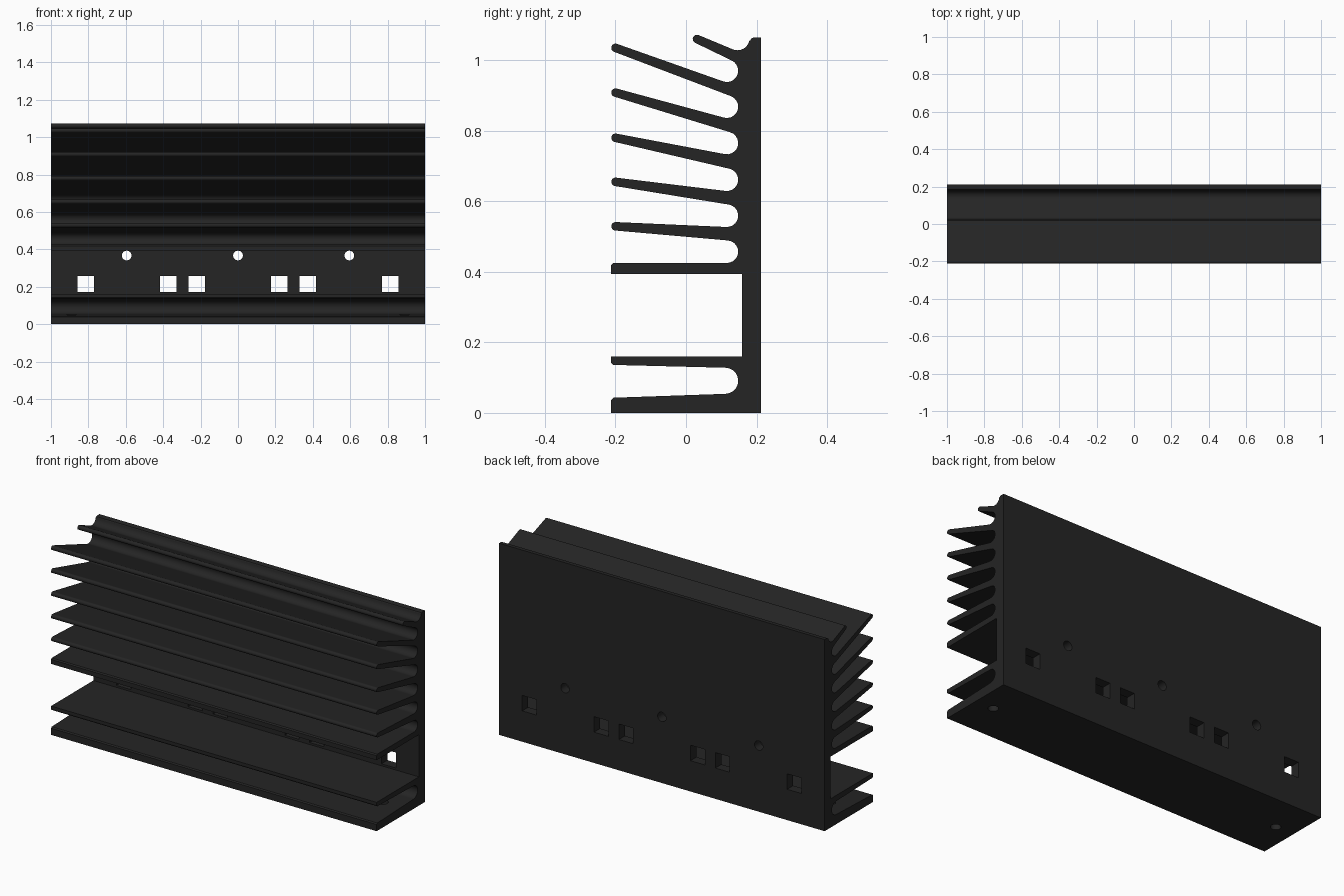
import bpy, bmesh, math
from mathutils import Matrix

cube = bpy.data.objects.get("Cube")
if cube:
    bpy.data.objects.remove(cube, do_unlink=True)

# One dark anodised finish for the whole part
metal = bpy.data.materials.new("black anodised metal")
metal.use_nodes = True
COLOUR = (0.018, 0.018, 0.018, 1)
metal.diffuse_color = COLOUR
bsdf = next(n for n in metal.node_tree.nodes if n.type == 'BSDF_PRINCIPLED')
bsdf.inputs["Base Color"].default_value = COLOUR
bsdf.inputs["Roughness"].default_value = 0.6


def arc(cy, cz, r, start, end, steps=10):
    """Points on an arc in the y-z plane, angles in degrees."""
    angles = [math.radians(start + (end - start) * i / steps) for i in range(steps + 1)]
    return [(cy + r * math.cos(a), cz + r * math.sin(a)) for a in angles]


def make_object(name, bm):
    bmesh.ops.recalc_face_normals(bm, faces=bm.faces)
    mesh = bpy.data.meshes.new(name)
    bm.to_mesh(mesh)
    bm.free()
    mesh.materials.append(metal)
    obj = bpy.data.objects.new(name, mesh)
    bpy.context.collection.objects.link(obj)
    return obj


# Fins from the top down: tip y, tip z, upper slope, lower slope, gullet z below
FINS = [(0.031, 1.060, 22.0, 24.6, 0.970),
        (-0.200, 1.035, 19.0, 20.9, 0.868),
        (-0.200, 0.908, 14.8, 16.8, 0.765),
        (-0.200, 0.780, 10.5, 13.3, 0.661),
        (-0.200, 0.655, 6.7, 9.3, 0.559),
        (-0.200, 0.529, 2.9, 5.4, 0.457)]
FRONT, BACK = -0.212, 0.212

# Back plate and the groove at its top
profile = [(BACK, 0), (BACK, 1.064), (0.191, 1.064), (0.185, 1.061), (0.181, 1.053)]
profile += arc(0.146, 1.062, 0.034, -8, -112)

# Tapered fins with round tips and round gullets
for i, (ty, tz, upper, lower, gullet_z) in enumerate(FINS):
    profile += arc(ty, tz, 0.012, 90 - upper, 270 - lower, 8)
    next_slope = FINS[i + 1][2] if i + 1 < len(FINS) else 0
    profile += arc(0.116, gullet_z, 0.032, 90 - lower, -90 - next_slope)

# Flat shelves around the square channel, then the foot
profile += [(FRONT + 0.006, 0.425), (FRONT, 0.419), (FRONT, 0.394),
            (0.159, 0.394), (0.159, 0.160),
            (FRONT, 0.160), (FRONT, 0.142), (FRONT + 0.006, 0.136)]
profile += arc(0.111, 0.091, 0.037, 88.5, -87.5)
profile += [(FRONT + 0.006, 0.043), (FRONT, 0.037), (FRONT, 0)]

# Extrude the profile along x
bm = bmesh.new()
face = bm.faces.new([bm.verts.new((-1, y, z)) for y, z in profile])
extruded = bmesh.ops.extrude_face_region(bm, geom=[face])
bmesh.ops.translate(bm, vec=(2, 0, 0),
                    verts=[v for v in extruded["geom"] if isinstance(v, bmesh.types.BMVert)])
heat_sink = make_object("heat_sink", bm)

# Cutters: square slots, round plate holes, round foot holes
bm = bmesh.new()
for x in (0.220, 0.373, 0.814):
    for side in (-1, 1):
        bmesh.ops.create_cube(bm, size=1, matrix=Matrix.Translation((side * x, 0.19, 0.214))
                              @ Matrix.Diagonal((0.088, 0.14, 0.086, 1)))


def cylinder(matrix, radius, depth):
    bmesh.ops.create_cone(bm, cap_ends=True, segments=24, radius1=radius,
                          radius2=radius, depth=depth, matrix=matrix)


for x in (-0.595, 0, 0.595):
    cylinder(Matrix.Translation((x, 0.19, 0.367)) @ Matrix.Rotation(math.pi / 2, 4, 'X'), 0.026, 0.14)
for x in (-0.89, 0.89):
    cylinder(Matrix.Translation((x, 0.003, 0.03)), 0.026, 0.12)
cutter = make_object("hole_cutter", bm)
cutter.hide_render = True

# Cut the holes and remove the helper
bpy.context.view_layer.objects.active = heat_sink
heat_sink.select_set(True)
cut = heat_sink.modifiers.new("holes", 'BOOLEAN')
cut.operation = 'DIFFERENCE'
cut.solver = 'EXACT'
cut.object = cutter
bpy.ops.object.modifier_apply(modifier=cut.name)
bpy.data.objects.remove(cutter, do_unlink=True)

# Smooth the rounded parts, keep corners sharp and flats flat
bpy.ops.object.shade_smooth_by_angle(angle=math.radians(35))
weighted = heat_sink.modifiers.new("weighted normals", 'WEIGHTED_NORMAL')
weighted.keep_sharp = True
